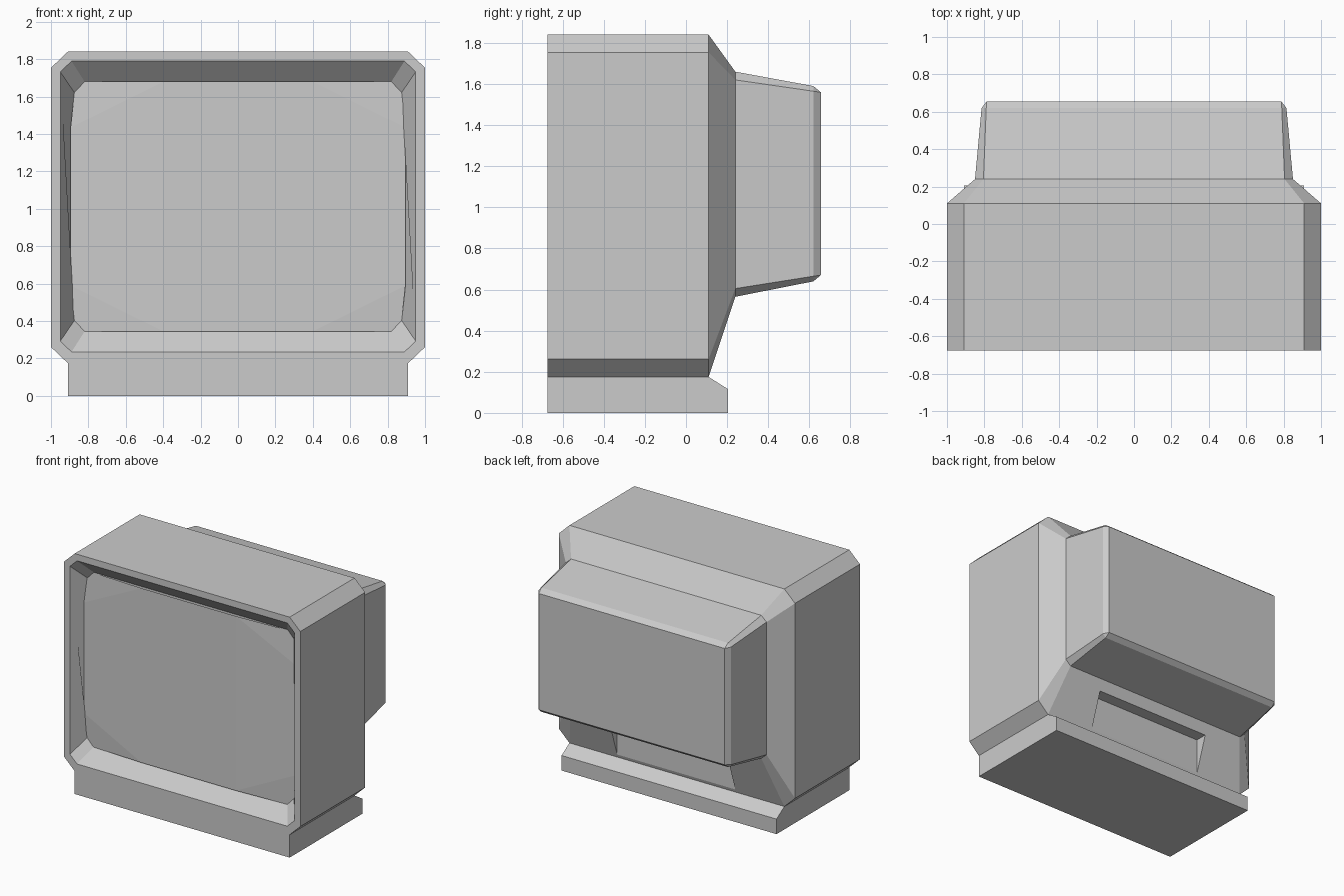
import bpy, bmesh

cube = bpy.data.objects.get("Cube")
if cube:
    bpy.data.objects.remove(cube, do_unlink=True)

grey = bpy.data.materials.new("light_grey")
grey.use_nodes = True
grey.diffuse_color = (0.6, 0.6, 0.6, 1)
grey.node_tree.nodes["Principled BSDF"].inputs["Base Color"].default_value = (0.6, 0.6, 0.6, 1)


def make_object(name, bm, closed=True):
    bmesh.ops.remove_doubles(bm, verts=bm.verts, dist=0.0005)
    if closed:
        bmesh.ops.recalc_face_normals(bm, faces=bm.faces)
    mesh = bpy.data.meshes.new(name)
    bm.to_mesh(mesh)
    bm.free()
    mesh.materials.append(grey)
    obj = bpy.data.objects.new(name, mesh)
    bpy.context.collection.objects.link(obj)
    return obj


def octagon(bm, y, x, z0, z1, cx, cz):
    """Ring of eight vertices: a rectangle with cut corners."""
    pts = [(x, z0 + cz), (x, z1 - cz), (x - cx, z1), (cx - x, z1),
           (-x, z1 - cz), (-x, z0 + cz), (cx - x, z0), (x - cx, z0)]
    return [bm.verts.new((px, y, pz)) for px, pz in pts]


def bridge(bm, a, b):
    for i in range(len(a)):
        j = (i + 1) % len(a)
        bm.faces.new((a[i], a[j], b[j], b[i]))


def prism(bm, profile, half_width):
    """Extrude a (y, z) profile along x."""
    left = [bm.verts.new((-half_width, y, z)) for y, z in profile]
    right = [bm.verts.new((half_width, y, z)) for y, z in profile]
    bm.faces.new(left)
    bm.faces.new(right)
    bridge(bm, left, right)


# Housing: lofted from the front rim to the rear panel
FRONT, CAVITY = -0.675, -0.57
bm = bmesh.new()
rim = octagon(bm, FRONT, 0.95, 0.235, 1.79, 0.06, 0.058)
rings = [
    rim,
    octagon(bm, FRONT, 1.0, 0.175, 1.84, 0.09, 0.086),
    octagon(bm, 0.11, 1.0, 0.175, 1.84, 0.09, 0.086),
    octagon(bm, 0.24, 0.85, 0.565, 1.66, 0.045, 0.04),
    octagon(bm, 0.62, 0.815, 0.64, 1.59, 0.025, 0.025),
]
for a, b in zip(rings, rings[1:]):
    bridge(bm, a, b)
back = [bm.verts.new((sx * 0.787, 0.656, z))
        for sx, z in ((1, 0.67), (1, 1.56), (-1, 1.56), (-1, 0.67))]
bm.faces.new(back)
last = rings[-1]
for i in range(4):
    # Corner facet, then the bevel along the side between two corners
    c, n = back[i], back[(i + 1) % 4]
    bm.faces.new((last[2 * i - 1], last[2 * i], c))
    bm.faces.new((last[2 * i], last[2 * i + 1], n, c))

# Sloping bezel around the screen, with slightly bowed sides
inner = octagon(bm, CAVITY, 0.875, 0.345, 1.68, 0.055, 0.058)
bow = {0: [bm.verts.new((0.895, CAVITY, z)) for z in (0.58, 1.43)],
       4: [bm.verts.new((-0.895, CAVITY, z)) for z in (1.43, 0.58)]}
floor = []
for i in range(8):
    j = (i + 1) % 8
    edge = [inner[i]] + bow.get(i, []) + [inner[j]]
    bm.faces.new([rim[j], rim[i]] + edge)
    floor += edge[:-1]
bm.faces.new(floor)
housing = make_object("housing", bm)

# Connector recess below the rear box
bm = bmesh.new()
prism(bm, [(0.118, 0.1), (0.118, 0.48), (0.4, 0.48), (0.4, 0.1)], 0.5)
cutter = make_object("recess_cutter", bm)
cutter.hide_render = True
mod = housing.modifiers.new("recess", 'BOOLEAN')
mod.operation = 'DIFFERENCE'
mod.solver = 'EXACT'
mod.object = cutter
bpy.context.view_layer.objects.active = housing
bpy.ops.object.modifier_apply(modifier=mod.name)
bpy.data.objects.remove(cutter, do_unlink=True)

# Faceted bulging screen
bm = bmesh.new()
MID, SIDE, CORNER = -0.595, -0.585, -0.576


def screen_face(points, mirror_x, mirror_z):
    verts = []
    for x, y, z in points:
        z = 2.025 - z if mirror_z else z
        verts.append(bm.verts.new((-x if mirror_x else x, y, z)))
    if mirror_x != mirror_z:
        verts.reverse()
    bm.faces.new(verts)


top, bottom = (0.4, MID, 1.68), (0.4, MID, 0.345)
screen_face([(-0.4, MID, 0.345), bottom, top, (-0.4, MID, 1.68)], False, False)
for mx in (False, True):
    screen_face([bottom, (0.895, SIDE, 0.59), (0.895, SIDE, 1.435), top], mx, False)
    for mz in (False, True):
        screen_face([top, (0.895, SIDE, 1.435), (0.875, CORNER, 1.622),
                     (0.82, CORNER, 1.68)], mx, mz)
make_object("screen", bm, closed=False)

# Base with a sloped rear lip
bm = bmesh.new()
prism(bm, [(FRONT, 0), (FRONT, 0.175), (0.11, 0.175), (0.205, 0.115), (0.205, 0)], 0.91)
make_object("base", bm)
